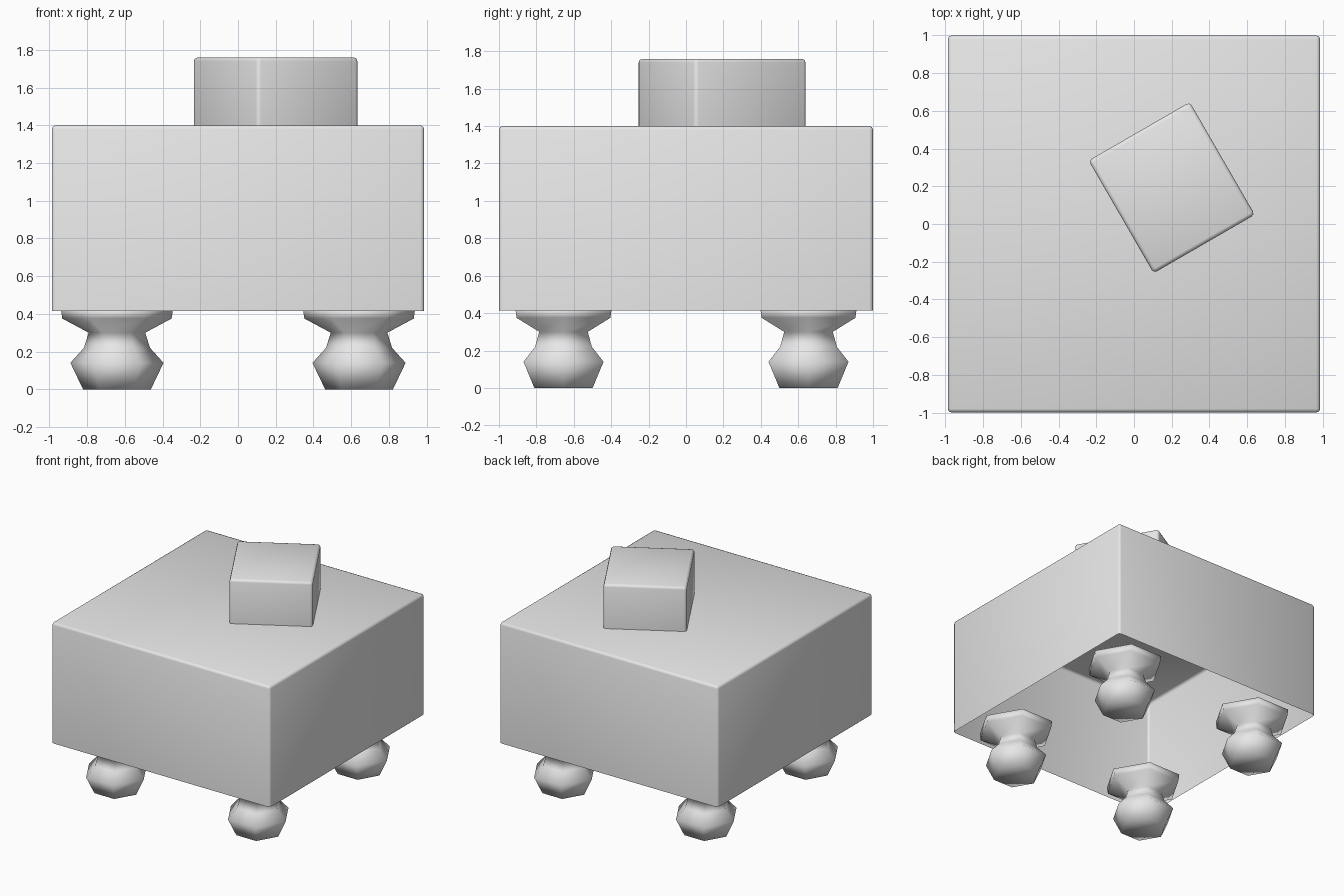
import bpy, bmesh, math
from mathutils import Matrix

if "Cube" in bpy.data.objects:
    bpy.data.objects.remove(bpy.data.objects["Cube"])

grey = bpy.data.materials.new("plain_grey")
grey.diffuse_color = (0.8, 0.8, 0.8, 1)
grey.use_nodes = True
grey.node_tree.nodes["Principled BSDF"].inputs["Base Color"].default_value = grey.diffuse_color


def finish(name, bm):
    """Turn a bmesh into a smooth grey object."""
    mesh = bpy.data.meshes.new(name)
    for f in bm.faces:
        f.smooth = True
    bm.to_mesh(mesh)
    bm.free()
    mesh.materials.append(grey)
    obj = bpy.data.objects.new(name, mesh)
    bpy.context.collection.objects.link(obj)
    return obj


def open_box(name, size, centre, z0, z1, angle=0.0, bevel=0.02):
    """Thin shell with rounded top and sides, open underneath."""
    bm = bmesh.new()
    bmesh.ops.create_cube(bm, size=1)
    bmesh.ops.scale(bm, vec=(size[0], size[1], z1 - z0), verts=bm.verts)
    bm.normal_update()
    bottom = [f for f in bm.faces if f.normal.z < -0.9]
    bmesh.ops.delete(bm, geom=bottom, context='FACES_ONLY')
    edges = [e for e in bm.edges if not e.is_boundary]
    bmesh.ops.bevel(bm, geom=edges, offset=bevel, segments=2, profile=0.5,
                    affect='EDGES', clamp_overlap=True)
    bmesh.ops.transform(bm, verts=bm.verts, matrix=Matrix.Translation(
        (centre[0], centre[1], (z0 + z1) / 2)) @ Matrix.Rotation(angle, 4, 'Z'))
    return finish(name, bm)


def turned_leg(name, x, y):
    """Six-sided turned foot: bulb, narrow neck and wide flange."""
    profile = [(0.18, 0), (0.247, 0.14), (0.175, 0.22),
               (0.15, 0.30), (0.29, 0.375), (0.298, 0.43)]
    bm = bmesh.new()
    rings = [[bm.verts.new((x + r * math.cos(i * math.pi / 3),
                            y + r * math.sin(i * math.pi / 3), z))
              for i in range(6)] for r, z in profile]
    for low, high in zip(rings, rings[1:]):
        for i in range(6):
            j = (i + 1) % 6
            bm.faces.new((low[i], low[j], high[j], high[i]))
    bm.faces.new(rings[0][::-1])
    bm.faces.new(rings[-1])
    return finish(name, bm)


# Hollow body and the turned block on its top
open_box("body", (1.975, 2.0), (0, 0), 0.415, 1.40)
open_box("top_block", (0.62, 0.69), (0.20, 0.193), 1.39, 1.76, math.radians(30))

# Four legs
for sx, side in ((-1, "left"), (1, "right")):
    for sy, end in ((-1, "front"), (1, "back")):
        turned_leg(f"{end}_{side}_leg", sx * 0.642, sy * 0.655)
